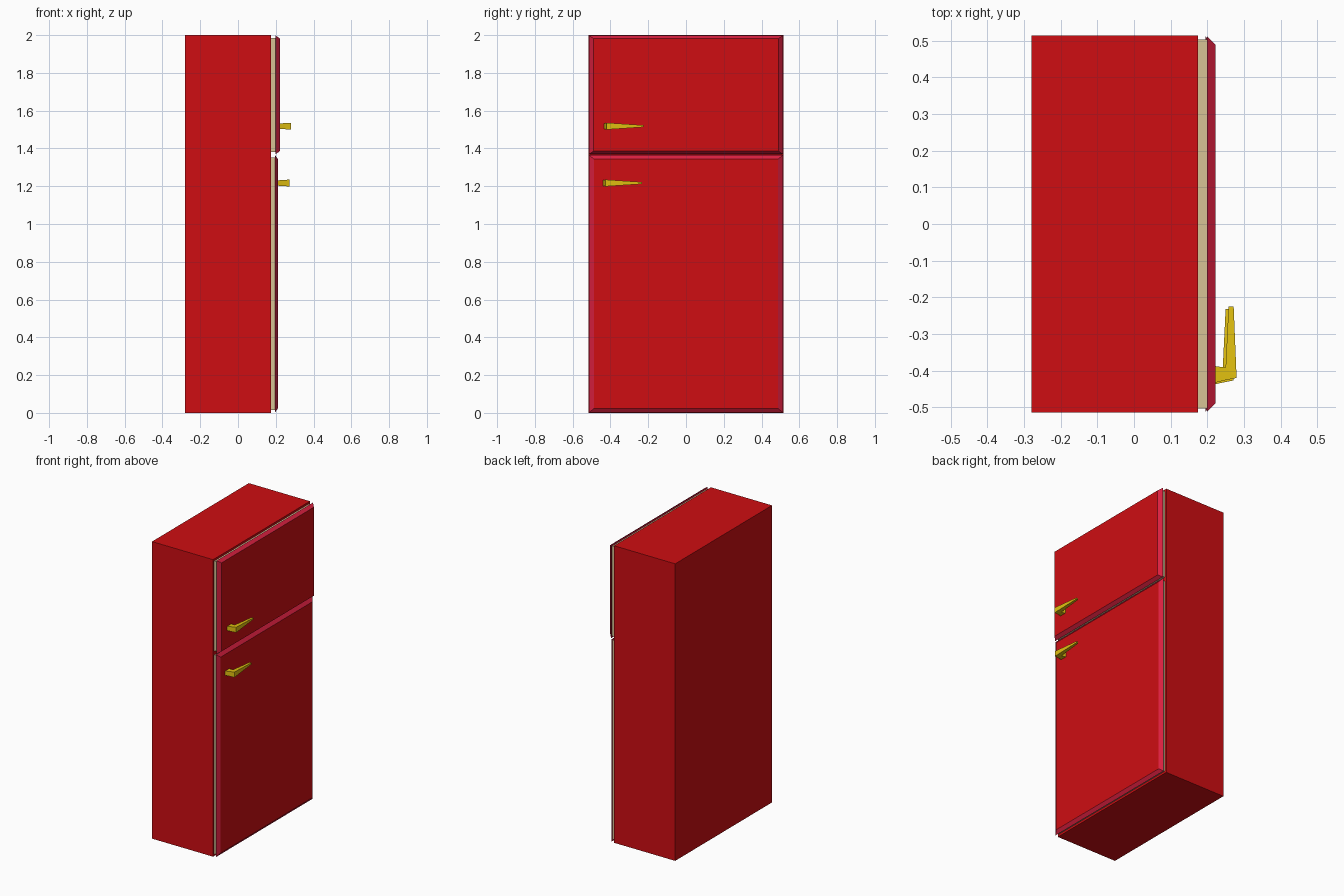
import bpy

if "Cube" in bpy.data.objects:
    bpy.data.objects.remove(bpy.data.objects["Cube"])


def material(name, rgb):
    m = bpy.data.materials.new(name)
    m.diffuse_color = (*rgb, 1)
    m.use_nodes = True
    m.node_tree.nodes["Principled BSDF"].inputs["Base Color"].default_value = m.diffuse_color
    return m


RED = material("red_paint", (0.62, 0.004, 0.006))
EDGE = material("crimson_edge", (0.70, 0.014, 0.050))
SEAL = material("beige_seal", (0.68, 0.55, 0.30))
GOLD = material("yellow_handle", (0.75, 0.52, 0.005))


def make(name, verts, faces, mats, slots=None):
    me = bpy.data.meshes.new(name)
    me.from_pydata(verts, [], faces)
    for m in mats:
        me.materials.append(m)
    for i, s in enumerate(slots or []):
        me.polygons[i].material_index = s
    ob = bpy.data.objects.new(name, me)
    bpy.context.collection.objects.link(ob)
    return ob


def frame(x, y, z0, z1):
    return [(x, -y, z0), (x, y, z0), (x, y, z1), (x, -y, z1)]


def slab(name, back, front, mats, slots=None):
    # box or frustum between two rectangles facing +x
    sides = [(i, (i + 1) % 4, (i + 1) % 4 + 4, i + 4) for i in range(4)]
    return make(name, frame(*back) + frame(*front),
                [(4, 5, 6, 7), (3, 2, 1, 0)] + sides, mats, slots)


def handle(name, x, y, z, reach):
    # bent lever seen from above: (x, y, half height), thinning to its tip
    outline = [(0.0, -0.433, 0.014), (0.024, -0.427, 0.016),
               (reach, -0.420, 0.018), (reach - 0.008, -0.225, 0.005),
               (reach - 0.022, -0.225, 0.005), (reach - 0.030, -0.392, 0.016),
               (0.0, -0.388, 0.014)]
    n = len(outline)
    verts = [(x + px, y + py, z + s * h) for s in (-1, 1) for px, py, h in outline]
    caps = [(0, 1, 5, 6), (1, 2, 5), (2, 3, 4, 5)]
    faces = [tuple(reversed(c)) for c in caps]
    faces += [tuple(i + n for i in c) for c in caps]
    faces += [(i, (i + 1) % n, (i + 1) % n + n, i + n) for i in range(n)]
    make(name, verts, faces, [GOLD])


# Cabinet
slab("cabinet", (-0.28, 0.515, 0, 2), (0.175, 0.515, 0, 2), [RED])

# Freezer and fridge doors, each with its seal and handle
for name, x0, x1, z0, z1, inset, hz, hy, reach in (
        ("freezer", 0.199, 0.222, 1.37, 1.998, 0.016, 1.518, 0.0, 0.058),
        ("fridge", 0.195, 0.212, 0.002, 1.365, 0.022, 1.217, -0.007, 0.060)):
    slab(name + "_seal", (0.175, 0.503, z0 + 0.012, z1 - 0.012),
         (x0, 0.503, z0 + 0.012, z1 - 0.012), [SEAL])
    slab(name + "_door", (x0, 0.513, z0, z1),
         (x1, 0.513 - inset * 0.5 - 0.015, z0 + inset, z1 - inset),
         [RED, EDGE], [0, 1, 1, 1, 1, 1])
    handle(name + "_handle", x1, hy, hz, reach)
